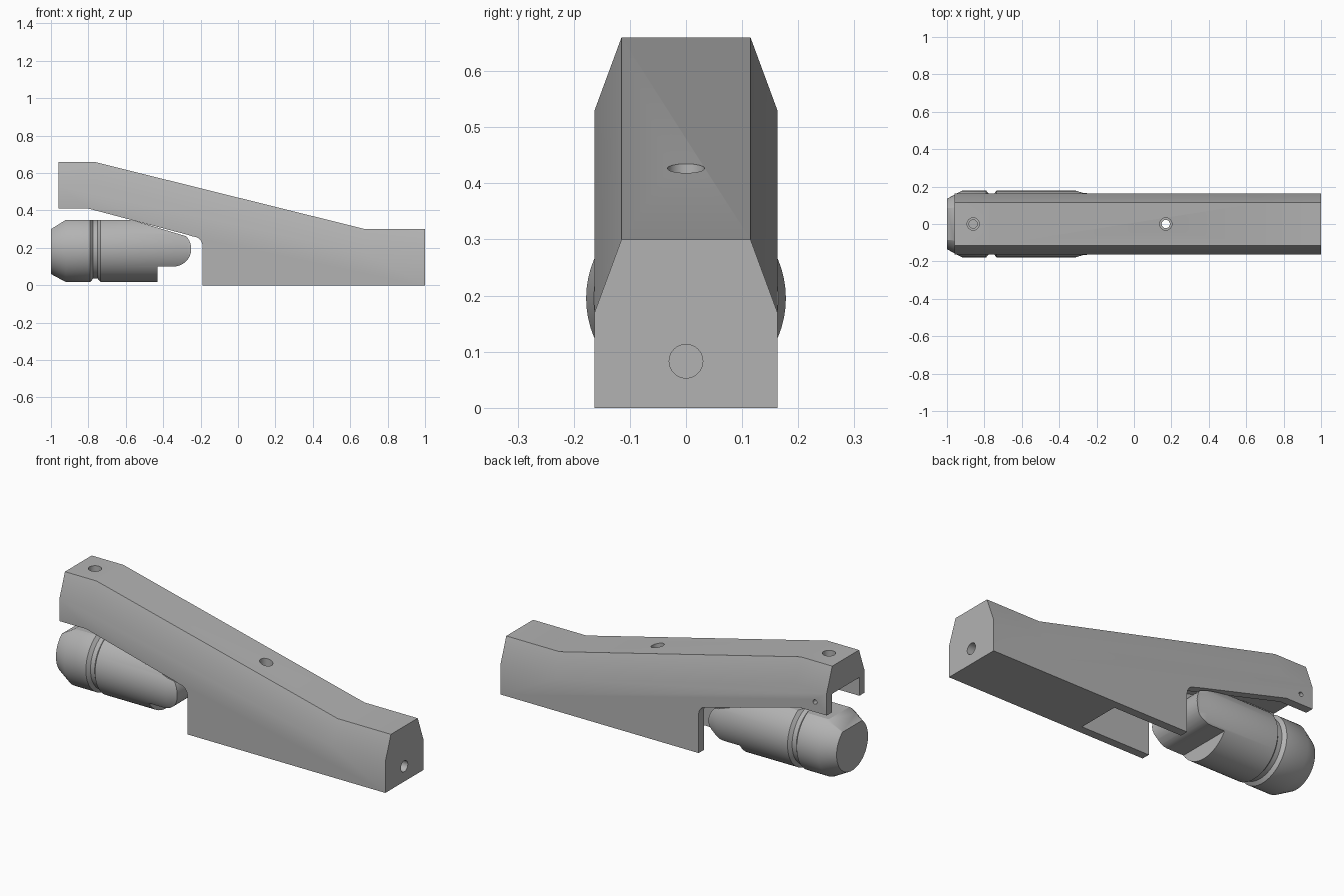
import bpy, bmesh, math
from mathutils import Matrix

if "Cube" in bpy.data.objects:
    bpy.data.objects.remove(bpy.data.objects["Cube"])

grey = bpy.data.materials.new("satin grey")
grey.use_nodes = True
colour = (0.45, 0.45, 0.45, 1)
grey.diffuse_color = colour
grey.node_tree.nodes["Principled BSDF"].inputs["Base Color"].default_value = colour


def make(name, bm):
    bmesh.ops.recalc_face_normals(bm, faces=bm.faces)
    mesh = bpy.data.meshes.new(name)
    bm.to_mesh(mesh)
    bm.free()
    mesh.materials.append(grey)
    ob = bpy.data.objects.new(name, mesh)
    bpy.context.collection.objects.link(ob)
    return ob


def loft(name, rings):
    """Skin a closed solid through rings of equal length."""
    bm = bmesh.new()
    loops = [[bm.verts.new(p) for p in ring] for ring in rings]
    n = len(loops[0])
    for a, b in zip(loops, loops[1:]):
        for i in range(n):
            j = (i + 1) % n
            bm.faces.new((a[i], a[j], b[j], b[i]))
    bm.faces.new(loops[0])
    bm.faces.new(loops[-1])
    return make(name, bm)


def slab(name, profile, half):
    """Extrude an x-z profile to both sides of y = 0."""
    return loft(name, [[(x, y, z) for x, z in profile] for y in (-half, half)])


def drill(name, centre, radius, depth, axis):
    bm = bmesh.new()
    turn = {"X": Matrix.Rotation(math.pi / 2, 4, "Y"),
            "Y": Matrix.Rotation(math.pi / 2, 4, "X"), "Z": Matrix()}[axis]
    bmesh.ops.create_cone(bm, cap_ends=True, segments=32, radius1=radius, radius2=radius,
                          depth=depth, matrix=Matrix.Translation(centre) @ turn)
    return make(name, bm)


def carve(ob, cutter, operation="DIFFERENCE"):
    mod = ob.modifiers.new("carve", "BOOLEAN")
    mod.operation, mod.object, mod.solver = operation, cutter, "EXACT"
    bpy.context.view_layer.objects.active = ob
    bpy.ops.object.modifier_apply(modifier=mod.name)
    bpy.data.objects.remove(cutter)


def arc(cx, cz, r, start, end, steps):
    angles = [math.radians(start + (end - start) * i / steps) for i in range(steps + 1)]
    return [(cx + r * math.cos(a), cz + r * math.sin(a)) for a in angles]


# Arm: sloping side profile with a rounded inner corner
HALF = 0.163
top_line = [(-0.96, 0.66), (-0.77, 0.66), (0.68, 0.30), (1.0, 0.30)]
inner_corner = arc(-0.24, 0.21, 0.05, 0, 90, 8)
arm = slab("arm", top_line + [(1.0, 0), (-0.19, 0)] + inner_corner
           + [(-0.27, 0.27), (-0.8, 0.41), (-0.96, 0.41)], HALF)

# Sloped shoulders along both top edges
stations = [(-1.1, 0.66)] + top_line[1:3] + [(1.1, 0.30)]
for side in (-1, 1):
    carve(arm, loft("shoulder_cutter", [
        [(x, side * 0.0965, z + 0.05), (x, side * 0.167, z - 0.141), (x, side * 0.3, z + 0.05)]
        for x, z in stations]))

# Channel under the arm, open at the end
carve(arm, slab("channel_cutter", [(0.22, -0.1), (0.22, 0.14), (-0.15, 0.26), (-0.3, 0.385),
                                   (-0.77, 0.51), (-1.1, 0.51), (-1.1, -0.1)], 0.118))

# Stepped screw holes, end hole and pin hole
for x, z in ((0.17, 0.427), (-0.86, 0.66)):
    carve(arm, drill("bore_cutter", (x, 0, z), 0.033, 0.1, "Z"))
    carve(arm, drill("screw_cutter", (x, 0, z - 0.1), 0.022, 0.5, "Z"))
carve(arm, drill("end_hole_cutter", (1, 0, 0.083), 0.03, 0.2, "X"))
carve(arm, drill("pin_hole_cutter", (-0.89, HALF, 0.465), 0.012, 0.06, "Y"))

# Grip: turned round body with a groove
AXIS_Z, R = 0.195, 0.178
turned = [(-1.0, 0.135), (-0.92, R), (-0.79, R), (-0.775, 0.16), (-0.75, 0.16),
          (-0.735, R), (-0.31, R), (-0.27, 0.165), (-0.2, 0.165)]
SEG = 64
grip = loft("grip", [[(x, r * math.cos(2 * math.pi * i / SEG),
                       AXIS_Z + r * math.sin(2 * math.pi * i / SEG)) for i in range(SEG)]
                     for x, r in turned])

# Flat top, stepped underside and rounded nose
nose = arc(-0.345, AXIS_Z, 0.095, -90, 45, 14)
carve(grip, slab("grip_profile", [(-1.1, -0.1), (-0.43, -0.1), (-0.43, 0.10)] + nose
                 + [(-0.57, 0.35), (-0.92, 0.35), (-1.1, 0.2375)], 0.4), "INTERSECT")

bpy.ops.object.select_all(action="DESELECT")
for ob in (arm, grip):
    ob.select_set(True)
bpy.context.view_layer.objects.active = arm
bpy.ops.object.shade_smooth_by_angle(angle=math.radians(30))
